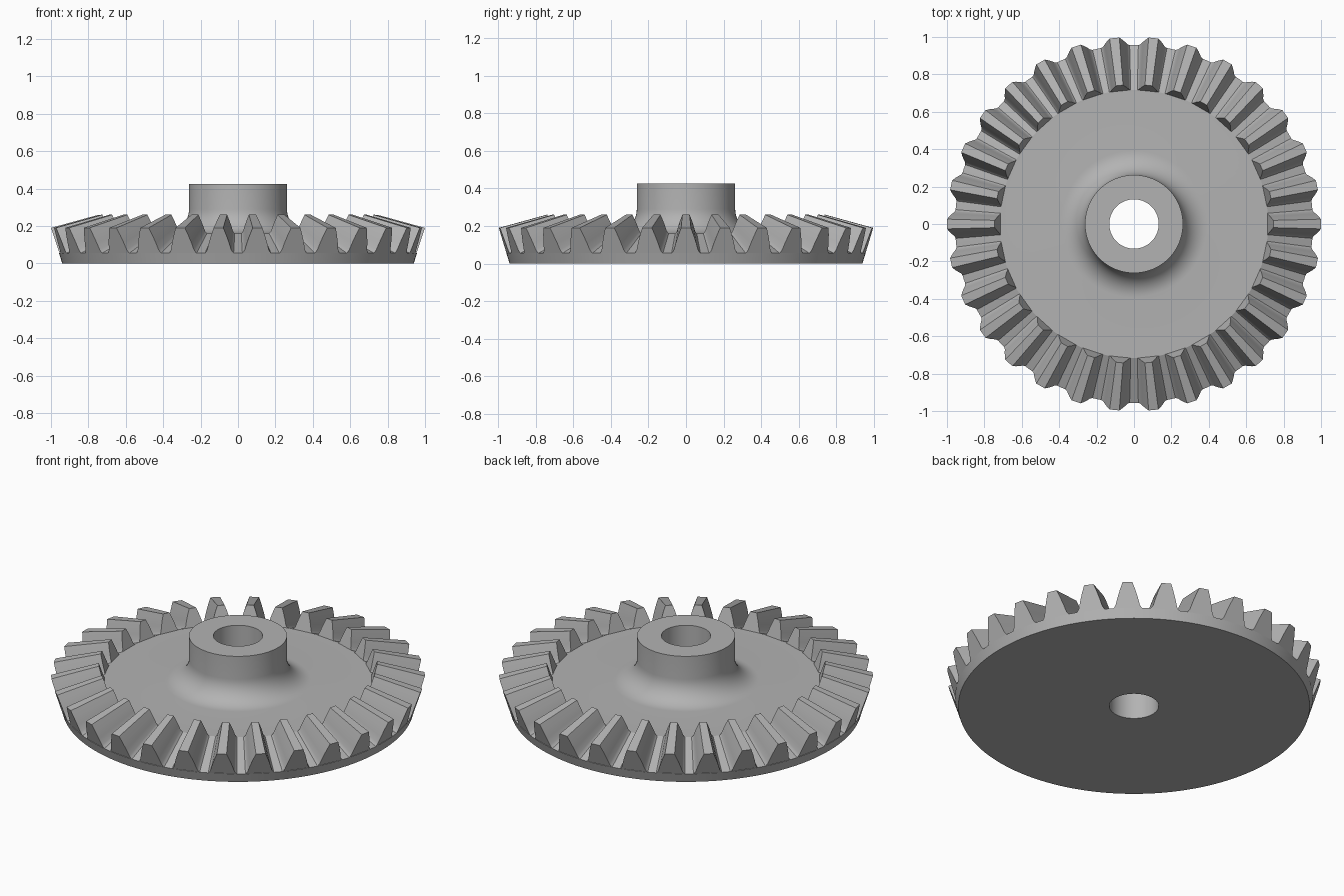
import bpy, bmesh, math
from mathutils import Vector

cube = bpy.data.objects.get("Cube")
if cube:
    bpy.data.objects.remove(cube, do_unlink=True)

TEETH = 30
SEGMENTS = 180

steel = bpy.data.materials.new("grey_steel")
steel.use_nodes = True
GREY = (0.45, 0.45, 0.45, 1)
steel.diffuse_color = GREY
steel.node_tree.nodes["Principled BSDF"].inputs["Base Color"].default_value = GREY


def finish(bm, name, angle):
    bmesh.ops.recalc_face_normals(bm, faces=bm.faces)
    mesh = bpy.data.meshes.new(name)
    bm.to_mesh(mesh)
    bm.free()
    mesh.materials.append(steel)
    obj = bpy.data.objects.new(name, mesh)
    bpy.context.collection.objects.link(obj)
    bpy.ops.object.select_all(action='DESELECT')
    obj.select_set(True)
    bpy.context.view_layer.objects.active = obj
    bpy.ops.object.shade_smooth_by_angle(angle=math.radians(angle))
    return obj


def polar(r, a, z):
    return Vector((r * math.cos(a), r * math.sin(a), z))


# Gear body: closed profile of bore, hub, fillet, web, root cone and back cone
FILLET, HUB, WEB = 0.13, 0.262, 0.16
profile = [(0.132, 0), (0.132, 0.425), (HUB, 0.425)]
for i in range(13):
    t = math.pi / 2 * i / 12
    profile.append((HUB + FILLET * (1 - math.cos(t)), WEB + FILLET * (1 - math.sin(t))))
profile += [(0.717, WEB), (0.957, 0.055), (0.94, 0)]

bm = bmesh.new()
rings = [[bm.verts.new(polar(r, math.tau * s / SEGMENTS, z)) for s in range(SEGMENTS)]
         for r, z in profile]
for k, ring in enumerate(rings):
    nxt = rings[(k + 1) % len(rings)]
    for s in range(SEGMENTS):
        t = (s + 1) % SEGMENTS
        bm.faces.new((ring[s], ring[t], nxt[t], nxt[s]))
finish(bm, "gear_body", 20)

# Teeth: one flank (height fraction, half angle), mirrored and tapered inward
flank = [(-0.02, 0.083), (0.05, 0.074), (0.13, 0.067), (0.4, 0.056), (0.7, 0.042), (1, 0.026)]
section = [(h, -a) for h, a in flank] + [(h, a) for h, a in reversed(flank)]
outer_root, outer_tip = Vector((0.957, 0.055)), Vector((1.0, 0.19))
inner_root, inner_tip = Vector((0.717, WEB)), Vector((0.745, 0.26))

bm = bmesh.new()
for n in range(TEETH):
    centre = math.tau * n / TEETH
    ends = []
    for root, tip in ((outer_root, outer_tip), (inner_root, inner_tip)):
        loop = []
        for h, a in section:
            r, z = root.lerp(tip, h) if h >= 0 else root + (tip - root) * h
            loop.append(bm.verts.new(polar(r, centre + a, z)))
        ends.append(loop)
    outer, inner = ends
    bm.faces.new(outer)
    bm.faces.new(inner)
    for i in range(len(section)):
        j = (i + 1) % len(section)
        bm.faces.new((outer[i], outer[j], inner[j], inner[i]))
finish(bm, "gear_teeth", 35)
